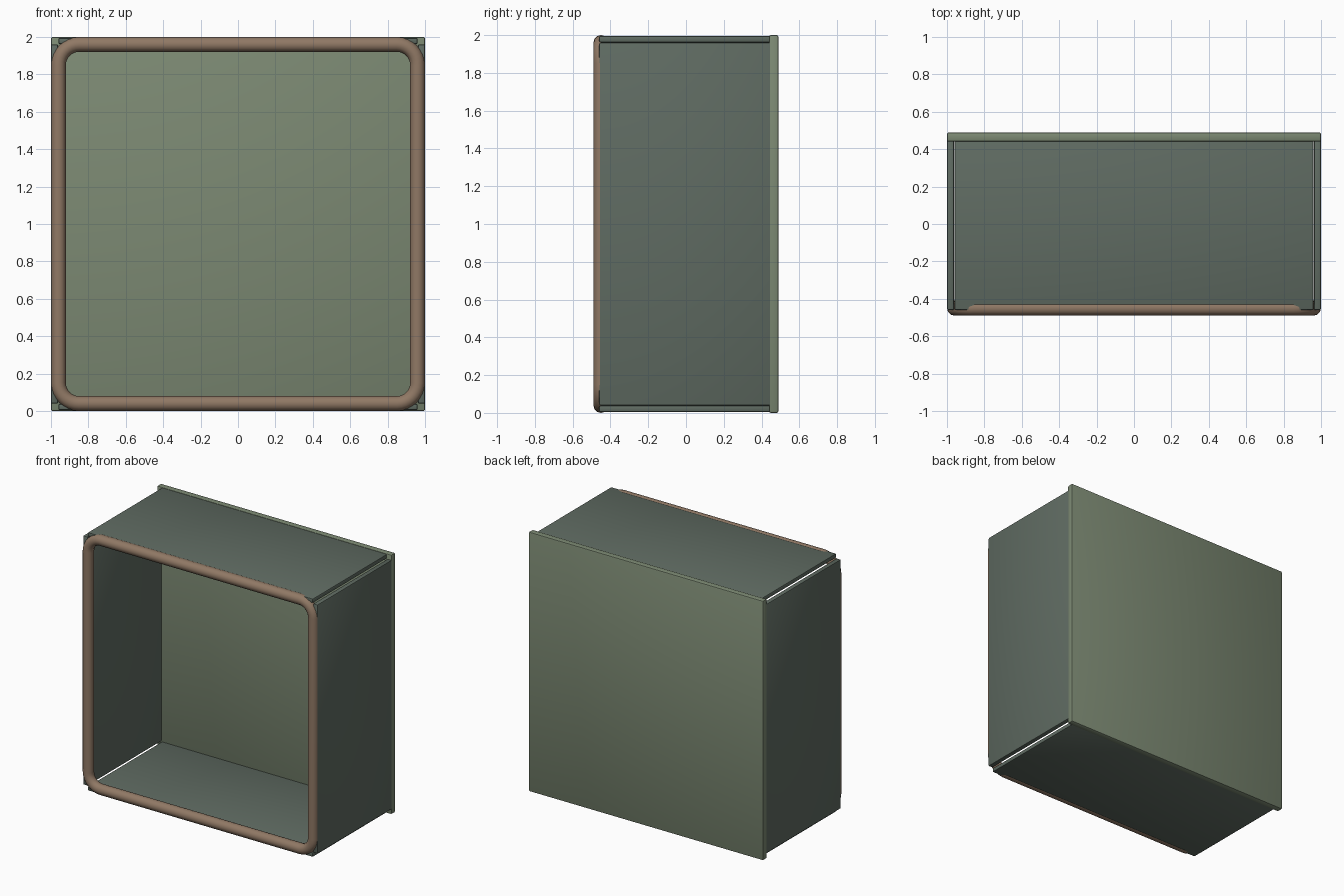
import bpy, bmesh
from math import sin, cos, pi, radians

if "Cube" in bpy.data.objects:
    bpy.data.objects.remove(bpy.data.objects["Cube"])


def material(name, rgb):
    m = bpy.data.materials.new(name)
    m.diffuse_color = (*rgb, 1)
    m.use_nodes = True
    m.node_tree.nodes["Principled BSDF"].inputs["Base Color"].default_value = m.diffuse_color
    return m


PANEL = material("panel_green", (0.115, 0.147, 0.122))
BACK = material("back_green", (0.20, 0.25, 0.17))
TRIM = material("trim_brown", (0.28, 0.19, 0.13))


def smooth(ob):
    bpy.ops.object.select_all(action='DESELECT')
    ob.select_set(True)
    bpy.context.view_layer.objects.active = ob
    bpy.ops.object.shade_smooth_by_angle(angle=radians(35))


def slab(name, lo, hi, mat, bevel):
    """Box between two corners with softened edges."""
    bm = bmesh.new()
    bmesh.ops.create_cube(bm, size=1)
    for v in bm.verts:
        v.co = [(a + b) / 2 + c * (b - a) for a, b, c in zip(lo, hi, v.co)]
    bmesh.ops.bevel(bm, geom=bm.edges[:], offset=bevel, segments=2,
                    profile=0.5, affect='EDGES')
    me = bpy.data.meshes.new(name)
    bm.to_mesh(me)
    bm.free()
    me.materials.append(mat)
    ob = bpy.data.objects.new(name, me)
    bpy.context.collection.objects.link(ob)
    smooth(ob)
    return ob


# back panel covers the full square
slab("back_panel", (-1, 0.44, 0), (1, 0.49, 2), BACK, 0.01)

# four wall panels, with narrow open seams at the corners
slab("top_panel", (-0.96, -0.46, 1.962), (0.96, 0.45, 1.995), PANEL, 0.008)
slab("bottom_panel", (-0.96, -0.46, 0.005), (0.96, 0.45, 0.038), PANEL, 0.008)
slab("right_panel", (0.962, -0.46, 0.04), (1, 0.45, 1.96), PANEL, 0.008)
slab("left_panel", (-1, -0.46, 0.04), (-0.962, 0.45, 1.96), PANEL, 0.008)

# rounded tube frame around the front opening
tube, corner, steps = 0.04, 0.11, 8
inset = 1 - tube - corner
points = []
for i, (sx, sz) in enumerate([(1, 1), (-1, 1), (-1, -1), (1, -1)]):
    for k in range(steps + 1):
        a = (i + k / steps) * pi / 2
        points.append((sx * inset + corner * cos(a), -0.45,
                       1 + sz * inset + corner * sin(a)))
cu = bpy.data.curves.new("front_frame", 'CURVE')
cu.dimensions = '3D'
cu.bevel_depth = tube
cu.bevel_resolution = 4
sp = cu.splines.new('POLY')
sp.points.add(len(points) - 1)
for p, co in zip(sp.points, points):
    p.co = (*co, 1)
sp.use_cyclic_u = True
cu.materials.append(TRIM)
frame = bpy.data.objects.new("front_frame", cu)
bpy.context.collection.objects.link(frame)
bpy.ops.object.select_all(action='DESELECT')
frame.select_set(True)
bpy.context.view_layer.objects.active = frame
bpy.ops.object.convert(target='MESH')
smooth(bpy.context.view_layer.objects.active)
